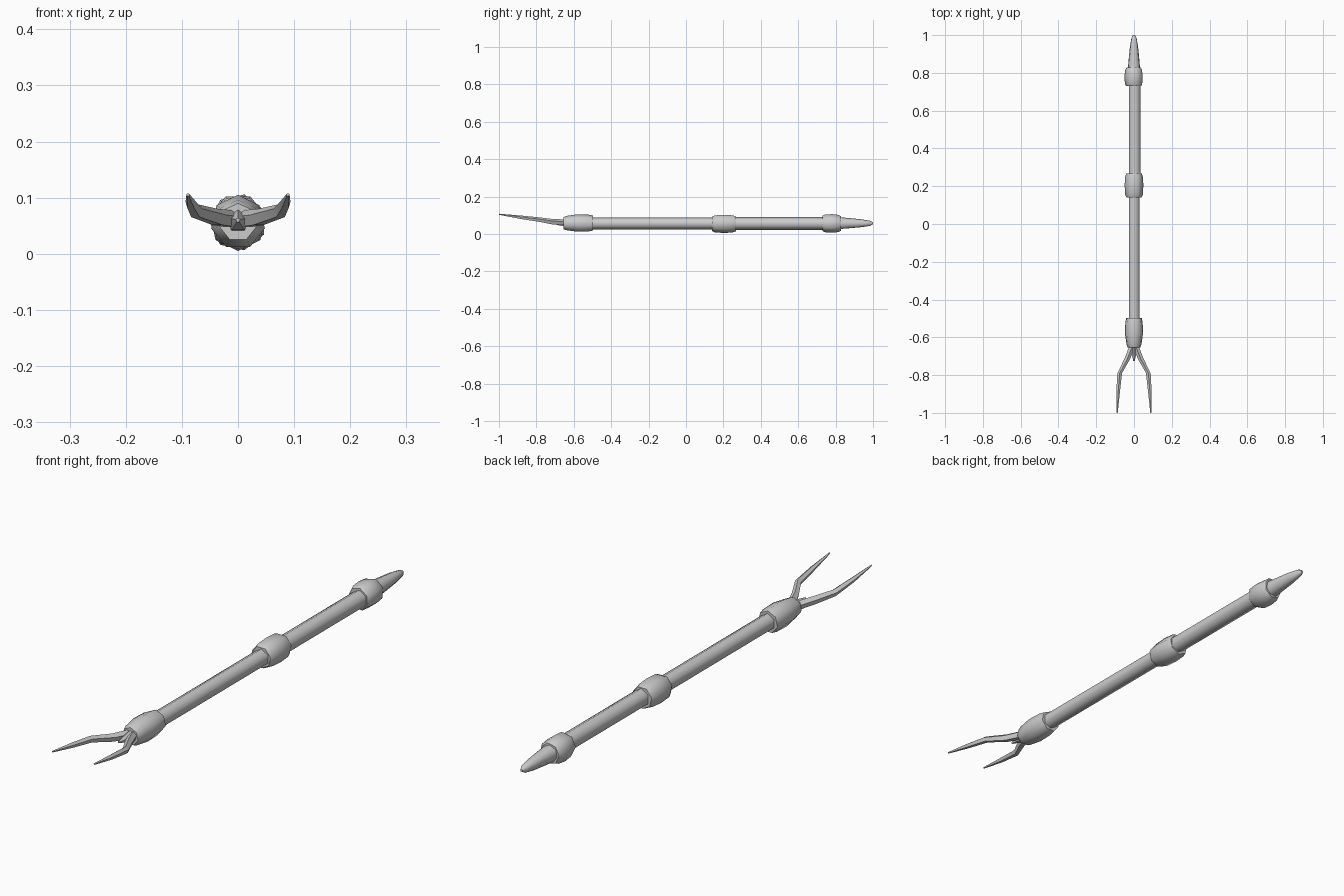
import bpy, bmesh, math
from mathutils import Vector

if "Cube" in bpy.data.objects:
    bpy.data.objects.remove(bpy.data.objects["Cube"])

ZC = 0.056  # height of the staff axis


def loft(name, stations, sides, turn=0.0, smooth=40):
    """Skin rings (x, y, z, radius) that face along y, with capped ends."""
    bm = bmesh.new()
    rings = []
    for x, y, z, r in stations:
        ring = []
        for i in range(sides):
            a = turn + 2 * math.pi * i / sides
            ring.append(bm.verts.new((x + r * math.cos(a), y, z + r * math.sin(a))))
        rings.append(ring)
    for a, b in zip(rings, rings[1:]):
        for i in range(sides):
            j = (i + 1) % sides
            bm.faces.new((a[i], a[j], b[j], b[i]))
    bm.faces.new(rings[0])
    bm.faces.new(rings[-1])
    bmesh.ops.recalc_face_normals(bm, faces=bm.faces)
    me = bpy.data.meshes.new(name)
    bm.to_mesh(me)
    bm.free()
    ob = bpy.data.objects.new(name, me)
    bpy.context.collection.objects.link(ob)
    bpy.context.view_layer.objects.active = ob
    ob.select_set(True)
    bpy.ops.object.shade_smooth_by_angle(angle=math.radians(smooth))
    ob.select_set(False)
    return ob


def turned(name, profile, sides, turn, smooth=61, x=0.0):
    return loft(name, [(x, y, ZC, r) for y, r in profile], sides, turn, smooth)


# shaft in two lengths
turned("shaft_front", [(-0.63, 0.032), (0.19, 0.032)], 6, math.radians(90), x=0.001)
turned("shaft_rear", [(0.19, 0.034), (0.80, 0.034)], 6, math.radians(90), x=0.004)

# swollen collars
turned("front_collar", [(-0.655, 0.034), (-0.64, 0.040), (-0.58, 0.049),
                        (-0.52, 0.047), (-0.497, 0.042)], 7, math.radians(90))
turned("middle_collar", [(0.14, 0.041), (0.155, 0.048), (0.205, 0.051),
                         (0.25, 0.048), (0.267, 0.042)], 7, math.radians(-90))
turned("rear_collar", [(0.73, 0.042), (0.742, 0.048), (0.78, 0.051),
                       (0.815, 0.047), (0.828, 0.040)], 7, math.radians(77))

# rounded end tip
turned("end_tip", [(0.80, 0.035), (0.87, 0.029), (0.94, 0.022),
                   (0.985, 0.014), (1.0, 0.005)], 7, math.radians(90))

# pair of bent claws
path = [(0.004, -0.635, 0.060, 0.017), (0.036, -0.715, 0.064, 0.016),
        (0.076, -0.79, 0.076, 0.013), (0.084, -0.89, 0.089, 0.010),
        (0.089, -1.0, 0.105, 0.003)]
for side, label in ((1, "right_claw"), (-1, "left_claw")):
    loft(label, [(side * x, y, z, r) for x, y, z, r in path], 5,
         math.radians(90), 30)

# short spur between the claws
loft("centre_spur", [(0, -0.63, 0.058, 0.024), (0, -0.67, 0.058, 0.018),
                     (0, -0.725, 0.060, 0.004)], 5, math.radians(90), 30)
